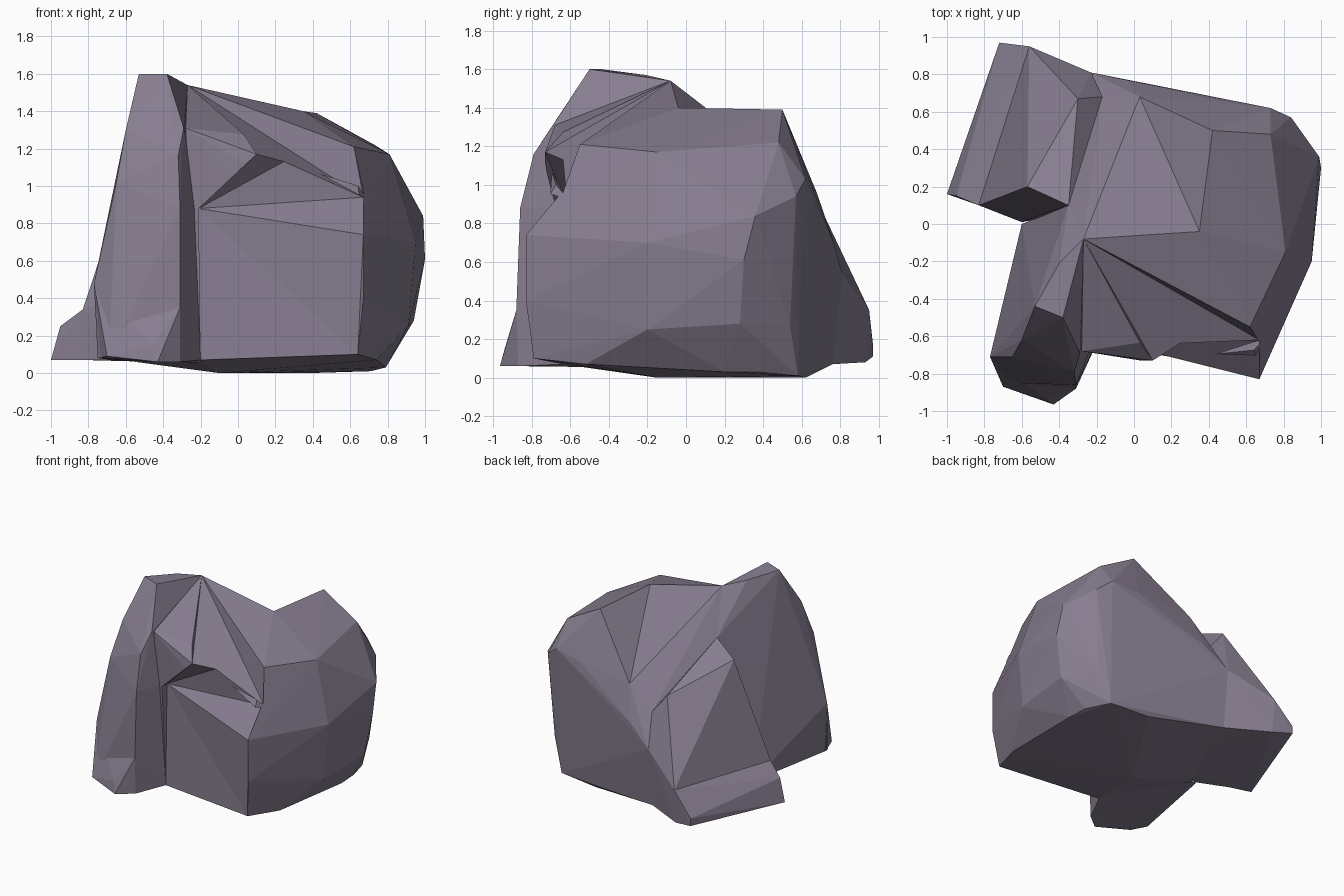
import bpy, bmesh

if "Cube" in bpy.data.objects:
    bpy.data.objects.remove(bpy.data.objects["Cube"])

stone = bpy.data.materials.new("purple grey stone")
stone.diffuse_color = (0.24, 0.205, 0.275, 1)
stone.use_nodes = True
stone.node_tree.nodes["Principled BSDF"].inputs["Base Color"].default_value = stone.diffuse_color


def hull(name, points):
    """Faceted chunk: the convex hull of a few corner points."""
    bm = bmesh.new()
    verts = [bm.verts.new(p) for p in points]
    res = bmesh.ops.convex_hull(bm, input=verts)
    junk = {g for g in res["geom_interior"] + res["geom_unused"]
            if isinstance(g, bmesh.types.BMVert)}
    bmesh.ops.delete(bm, geom=list(junk), context='VERTS')
    bmesh.ops.recalc_face_normals(bm, faces=bm.faces)
    me = bpy.data.meshes.new(name)
    bm.to_mesh(me)
    bm.free()
    me.materials.append(stone)
    ob = bpy.data.objects.new(name, me)
    bpy.context.collection.objects.link(ob)
    return ob


def swept(name, points, d):
    """Cutter: hull of points together with the same points shifted by d."""
    return hull(name, points + [tuple(a + b for a, b in zip(p, d)) for p in points])


def combine(target, part, operation):
    bpy.context.view_layer.objects.active = target
    mod = target.modifiers.new("carve", 'BOOLEAN')
    mod.operation = operation
    mod.solver = 'EXACT'
    mod.object = part
    bpy.ops.object.modifier_apply(modifier=mod.name)
    bpy.data.objects.remove(part)


# Corners shared by the boulder and the cuts into it
peak, dip = (-.27, -.08, 1.54), (.35, -.04, 1.40)
rear, rear_low = (.42, .50, 1.39), (.03, .68, .955)
brow, lip, lip_in = (.62, -.55, 1.21), (.10, -.73, 1.17), (.28, -.64, 1.15)
notch_in, corner = (.67, -.62, .94), (.67, -.83, .74)
wall_top, wall_low = (-.21, -.61, .88), (-.20, -.64, .07)
corner_mid, corner_low = (.67, -.83, .40), (.64, -.79, .10)

# Main boulder: sloped top, front wall, bulging right side, back
top = [peak, dip, rear, rear_low, brow, (.81, -.15, 1.17), (.73, .48, 1.22),
       (-.17, .68, .78), (-.35, .10, 1.21)]
front = [(-.28, -.68, 1.31), lip, wall_top, corner, corner_mid, corner_low, wall_low]
side = [(.99, .36, .84), (.84, .57, .94), (1.0, .30, .61), (.94, .28, .28),
        (.95, -.20, .70), (.91, -.20, .25), (.73, -.55, .75), (.73, -.56, .38)]
back = [(.73, .62, 1.03), (.50, .65, 1.0), (.25, .70, .87), (-.04, .77, .69),
        (-.23, .81, .54), (.80, .54, .27)]
base = [(.78, .37, .03), (.71, .58, .01), (.38, .62, 0), (-.10, -.15, 0),
        (-.23, .76, .07), (-.55, .0, .06), (.74, -.52, .07), (.79, .20, .03)]
boulder = hull("boulder", top + front + side + back + base)

# Hollow behind the top ridge, chipped brow, notch under it, flat front wall
for name, points, shift in (
        ("hollow_cutter", [peak, dip, rear, rear_low], (0, 0, .6)),
        ("brow_cutter", [peak, lip, lip_in, notch_in, brow], (.05, -.3, .3)),
        ("notch_cutter", [wall_top, lip, lip_in, notch_in, corner], (0, -.4, 0)),
        ("wall_cutter", [wall_top, wall_low, corner, corner_mid, corner_low], (0, -.4, 0))):
    combine(boulder, swept(name, points, shift), 'DIFFERENCE')

# Tall pillar at the front left, with a flared foot
pillar = hull("front_pillar", [
    (-.53, -.44, 1.60), (-.38, -.50, 1.60), (-.40, -.21, 1.57),
    peak, (-.29, -.69, 1.31), (-.32, -.79, 1.16),
    (-.60, -.62, 1.30), (-.65, -.71, 1.02), (-.31, -.86, .88),
    (-.77, -.71, .48), (-.31, -.88, .35), (-.67, -.47, .50),
    (-.69, -.85, .08), (-.31, -.87, .06), wall_top, wall_low,
    (-.75, -.74, .08), (-.67, -.47, .07),
    (-.60, .0, .07), (-.35, .10, 1.21), (-.1, -.1, .05)])
foot = hull("pillar_foot", [
    (-.31, -.88, .35), (-.77, -.71, .48), (-.46, -.94, .15),
    (-.43, -.965, .06), (-.70, -.87, .09), (-.31, -.87, .06),
    (-.75, -.72, .08), (-.40, -.60, .07), (-.40, -.60, .3)])

# Sloping buttress at the back left, with a low ledge along it
buttress = hull("back_buttress", [
    (-.35, .10, 1.21), (-.30, .67, .94), (-.57, .20, 1.125),
    (-.56, .95, .35), (-.83, .10, .34), (-.56, .93, .08), (-.83, .11, .07),
    (-.23, .81, .54), (-.23, .76, .07), (-.60, .01, .07), (-.60, .01, .40),
    (-.17, .68, .78), (-.1, .1, .05)])
ledge = hull("buttress_ledge", [
    (-.56, .95, .35), (-.83, .10, .34), (-.72, .97, .17), (-.95, .15, .25),
    (-1.0, .16, .07), (-.72, .97, .11), (-.56, .93, .08), (-.83, .11, .07),
    (-.50, .50, .07), (-.50, .50, .25)])

# Fuse the chunks into one rock
for chunk in (pillar, foot, buttress, ledge):
    combine(boulder, chunk, 'UNION')
boulder.name = "rock"
